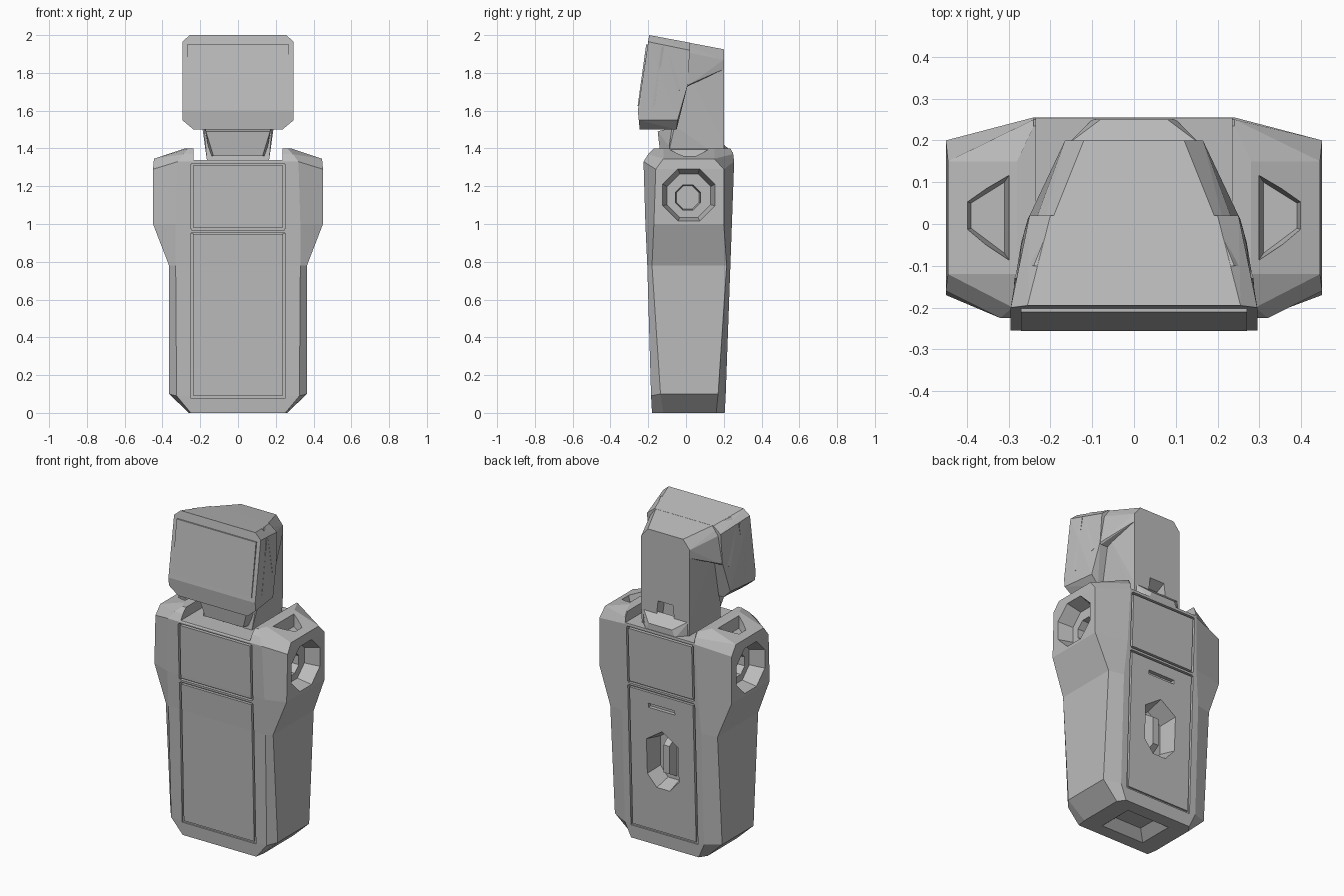
import bpy, bmesh
from math import cos, sin, pi
from mathutils import Vector

if "Cube" in bpy.data.objects:
    bpy.data.objects.remove(bpy.data.objects["Cube"])

grey = bpy.data.materials.new("plain grey")
grey.use_nodes = True
grey.diffuse_color = (0.5, 0.5, 0.5, 1)
grey.node_tree.nodes["Principled BSDF"].inputs["Base Color"].default_value = (0.5, 0.5, 0.5, 1)


def finish(name, bm):
    bmesh.ops.recalc_face_normals(bm, faces=bm.faces)
    mesh = bpy.data.meshes.new(name)
    bm.to_mesh(mesh)
    bm.free()
    mesh.materials.append(grey)
    obj = bpy.data.objects.new(name, mesh)
    bpy.context.collection.objects.link(obj)
    return obj


def hull(name, points, mirror=False):
    """Convex solid round the points, optionally adding their x mirror."""
    bm = bmesh.new()
    pts = list(points)
    if mirror:
        pts += [(-x, y, z) for x, y, z in pts if x != 0]
    for p in pts:
        bm.verts.new(p)
    result = bmesh.ops.convex_hull(bm, input=bm.verts)
    spare = {g for g in result["geom_interior"] + result["geom_unused"]
             if isinstance(g, bmesh.types.BMVert)}
    bmesh.ops.delete(bm, geom=list(spare), context="VERTS")
    bmesh.ops.dissolve_limit(bm, angle_limit=0.02, verts=bm.verts, edges=bm.edges)
    return finish(name, bm)


def box(name, x0, x1, y0, y1, z0, z1):
    return hull(name, [(x, y, z) for x in (x0, x1) for y in (y0, y1) for z in (z0, z1)])


def loft(name, rings):
    bm = bmesh.new()
    loops = [[bm.verts.new(p) for p in ring] for ring in rings]
    for a, b in zip(loops, loops[1:]):
        for i in range(len(a)):
            j = (i + 1) % len(a)
            bm.faces.new((a[i], a[j], b[j], b[i]))
    bm.faces.new(loops[0])
    bm.faces.new(loops[-1])
    return finish(name, bm)


def cut(obj, cutters):
    """Subtract the cutters, bake the result and remove them."""
    for c in cutters:
        c.hide_render = True
        m = obj.modifiers.new("cut", "BOOLEAN")
        m.operation, m.solver, m.object = "DIFFERENCE", "EXACT", c
    dg = bpy.context.evaluated_depsgraph_get()
    mesh = bpy.data.meshes.new_from_object(obj.evaluated_get(dg))
    obj.modifiers.clear()
    obj.data = mesh
    for c in cutters:
        bpy.data.objects.remove(c)


def body_ring(zf, zs, fx, yf, sx, sf, sb, bx, yb):
    """Eight-sided section: front edge, two sides, back edge."""
    half = [(fx, yf, zf), (sx, sf, zs), (sx, sb, zs), (bx, yb, zf)]
    return half + [(-x, y, z) for x, y, z in reversed(half)]


def octagon(x, y, z, r):
    return [(x, y + r * cos((k + .5) * pi / 4), z + r * sin((k + .5) * pi / 4)) for k in range(8)]


# Body with shoulders
body = loft("body", [
    body_ring(0, 0, .25, -.18, .26, -.12, .16, .23, .205),
    body_ring(.09, .1, .325, -.185, .365, -.135, .17, .27, .21),
    body_ring(.78, .78, .33, -.205, .365, -.18, .215, .27, .235),
    body_ring(1, 1, .33, -.215, .45, -.17, .2, .25, .243),
    body_ring(1.33, 1.29, .32, -.225, .45, -.16, .2, .24, .255),
    body_ring(1.37, 1.345, .29, -.2, .445, -.12, .15, .24, .25),
    body_ring(1.4, 1.4, .26, -.17, .28, -.12, .15, .24, .235),
])

cutters = [box("neck_channel", -.235, .235, -.4, .4, 1.338, 1.6)]

# Shoulder sockets and top pockets
for s in (-1, 1):
    cutters.append(hull("socket", octagon(s * .47, .015, 1.155, .155) + octagon(s * .36, .015, 1.15, .125)))
    cutters.append(hull("socket_bore", octagon(s * .4, .01, 1.14, .075) + octagon(s * .28, .01, 1.14, .065)))
    cutters.append(hull("top_pocket", [
        (s * x, y, z) for x, y, z in
        [(.29, -.1, 1.45), (.29, .13, 1.45), (.42, .06, 1.45), (.42, -.02, 1.45),
         (.31, -.07, 1.325), (.31, .1, 1.325), (.39, .05, 1.325), (.39, -.01, 1.325)]]))

# Panel seams, front and back
seam = .006
for y0, y1, w in ((-.4, -.195, .245), (.225, .4, .222)):
    for z in (.95, .975, 1.315):
        cutters.append(box("seam", -w, w, y0, y1, z - seam, z + seam))
    for s in (-1, 1):
        cutters.append(box("seam", s * w - seam, s * w + seam, y0, y1, .975, 1.315))
for y0, y1, w in ((-.4, -.175, .245), (.2, .4, .222)):
    cutters.append(box("seam", -w, w, y0, y1, .08, .092))
    for s in (-1, 1):
        cutters.append(box("seam", s * w - seam, s * w + seam, y0, y1, .08, .95))

# Back port and slot
port = [(0, .74), (.12, .66), (.12, .42), (.05, .34)]
cutters.append(hull("port", [(x * k, y, .54 + (z - .54) * k)
                             for x, z in port for y, k in ((.3, 1), (.12, .75))], True))
cutters.append(box("slot", -.09, .09, .215, .4, .85, .875))
# Underside recess
cutters.append(hull("underside", [(.17, -.12, -.02), (.17, .14, -.02), (.09, -.05, .05), (.09, .08, .05)], True))
cut(body, cutters)

hull("port_core", [(.025, .1, .68), (.025, .1, .4), (.02, .19, .62), (.02, .19, .45)], True)

# Neck column, with a notch at the back
column = hull("neck_column", [
    (.165, -.1, 1.34), (.19, -.06, 1.52), (.21, -.02, 1.87),
    (.165, .2, 1.43), (.165, .2, 1.87), (.16, .2, 1.34)], True)
notch = hull("notch", [(.065, .3, 1.39), (.05, .3, 1.55), (.06, .14, 1.39), (.05, .14, 1.47)], True)
flare = hull("neck_flare", [(.16, .19, 1.43), (.16, .19, 1.33), (.08, .25, 1.375), (.1, .25, 1.33)], True)
cut(column, [notch])
hull("neck_front_plate", [(.13, -.135, 1.36), (.17, -.15, 1.49), (.15, -.05, 1.36), (.18, -.04, 1.52)], True)

# Head: tilted front casing and a roof that narrows to the back
casing_front = [(.235, -.245, 1.5), (.295, -.25, 1.55), (.295, -.255, 1.6),
                (.295, -.2, 1.965), (.255, -.195, 2.0)]
casing_back = [(.22, -.05, 1.5), (.27, -.045, 1.55), (.255, .01, 1.74), (.25, .02, 1.92), (.2, .02, 1.96)]
hull("head_casing", casing_front + casing_back, True)
hull("head_roof", [(.275, -.1, 1.93), (.24, -.1, 1.982), (.27, -.05, 1.7), (.25, .02, 1.74),
                   (.165, .2, 1.87), (.12, .2, 1.925), (.165, .2, 1.82)], True)

# Screen plate on the tilted face
hull("screen", [(x, y - d, z) for x, y, z in ((.27, -.25, 1.625), (.27, -.205, 1.95))
                for d in (-.01, .006)], True)

# Side trim strips behind the screen
for s in (-1, 1):
    hull("side_trim", [(s * (x + d), y, z) for d in (-.012, .004)
                       for x, y, z in ((.285, -.18, 1.62), (.282, -.165, 1.62),
                                       (.282, -.13, 1.94), (.277, -.115, 1.94))])
